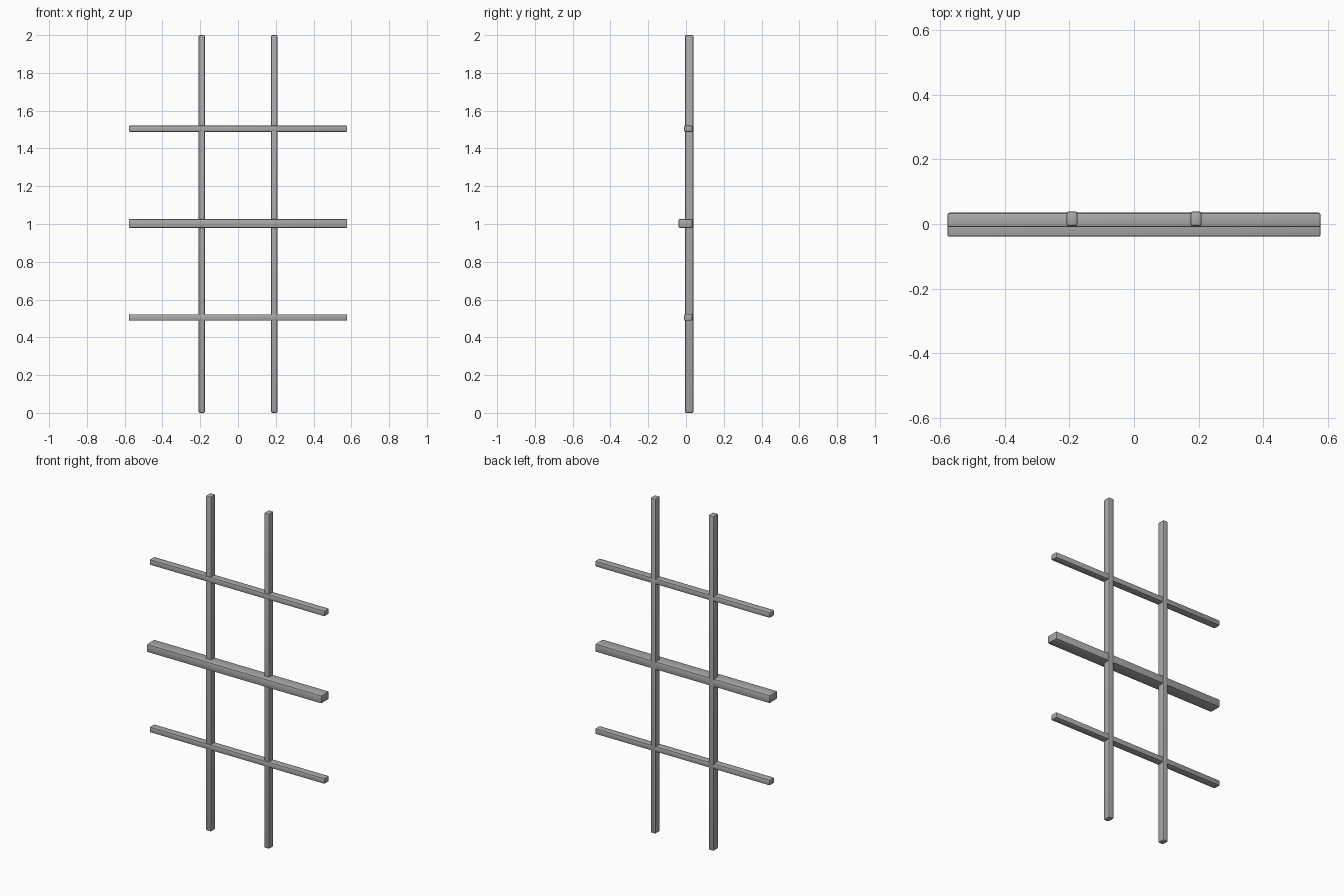
import bpy
import bmesh
import math
from mathutils import Vector

default = bpy.data.objects.get("Cube")
if default:
    bpy.data.objects.remove(default, do_unlink=True)

# Single grey metal colour
GREY = (0.4, 0.4, 0.4, 1)
metal = bpy.data.materials.new("grey_metal")
metal.use_nodes = True
metal.diffuse_color = GREY
metal.node_tree.nodes["Principled BSDF"].inputs["Base Color"].default_value = GREY


def bar(name, low, high, bevel):
    """Box between two corners with softened edges."""
    low, high = Vector(low), Vector(high)
    size = high - low
    mesh = bpy.data.meshes.new(name)
    bm = bmesh.new()
    bmesh.ops.create_cube(bm, size=1)
    bmesh.ops.scale(bm, vec=size, verts=bm.verts)
    bmesh.ops.bevel(bm, geom=bm.edges[:], offset=bevel, segments=2,
                    profile=0.5, affect='EDGES')
    bm.to_mesh(mesh)
    bm.free()
    mesh.materials.append(metal)
    obj = bpy.data.objects.new(name, mesh)
    obj.location = (low + high) / 2
    bpy.context.collection.objects.link(obj)
    bpy.ops.object.select_all(action='DESELECT')
    obj.select_set(True)
    bpy.context.view_layer.objects.active = obj
    bpy.ops.object.shade_smooth_by_angle(angle=math.radians(30))
    return obj


HALF_SPAN = 0.578
BACK = 0.035

# Upright bars
for side, x in (("left", 0.192), ("right", -0.192)):
    bar(side + "_upright", (x - 0.017, -0.006, 0), (x + 0.017, 0.039, 2), 0.007)

# Thin cross bars
for level, z in (("lower", 0.505), ("upper", 1.505)):
    bar(level + "_crossbar", (-HALF_SPAN, -0.01, z - 0.017),
        (HALF_SPAN, BACK, z + 0.017), 0.007)

# Thick middle rail
bar("middle_rail", (-HALF_SPAN, -0.039, 0.979), (HALF_SPAN, BACK, 1.027), 0.007)
